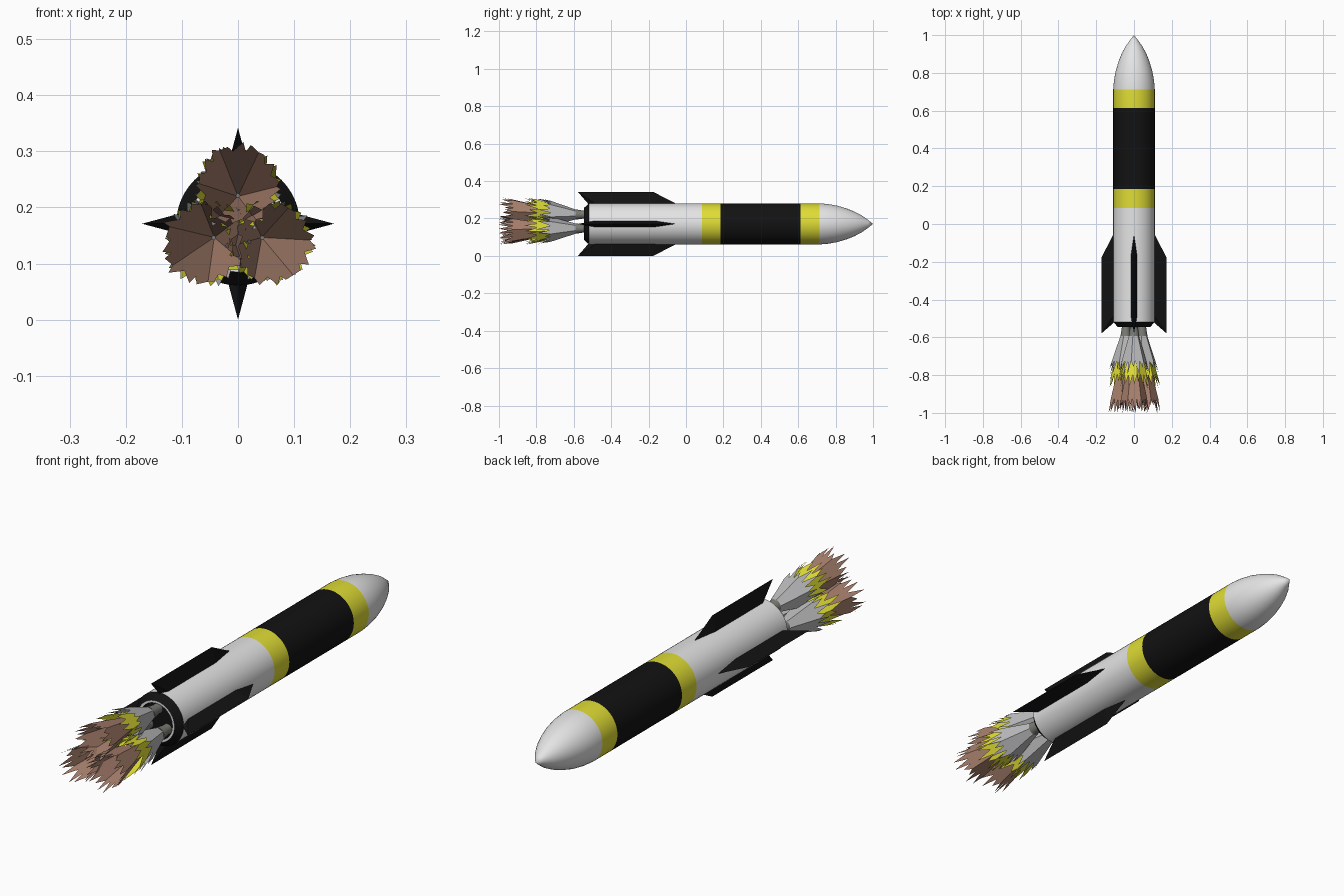
import bpy, bmesh, math, random
from mathutils import Vector

if "Cube" in bpy.data.objects:
    bpy.data.objects.remove(bpy.data.objects["Cube"])

random.seed(4)
AXIS_Z = 0.171


def material(name, r, g, b):
    m = bpy.data.materials.new(name)
    m.diffuse_color = (r, g, b, 1)
    m.use_nodes = True
    m.node_tree.nodes["Principled BSDF"].inputs["Base Color"].default_value = m.diffuse_color
    return m


WHITE = material("white", 0.78, 0.78, 0.78)
BLACK = material("black", 0.006, 0.006, 0.006)
YELLOW = material("yellow", 0.74, 0.72, 0.035)
GREY = material("flame_grey", 0.5, 0.5, 0.51)
BROWN = material("flame_brown", 0.40, 0.22, 0.155)
METAL = material("nozzle_metal", 0.2, 0.2, 0.18)


def finish(name, bm, mats, smooth=False, fix_normals=True):
    bmesh.ops.remove_doubles(bm, verts=bm.verts, dist=1e-5)
    if fix_normals:
        bmesh.ops.recalc_face_normals(bm, faces=bm.faces)
    me = bpy.data.meshes.new(name)
    bm.to_mesh(me)
    bm.free()
    for m in mats:
        me.materials.append(m)
    ob = bpy.data.objects.new(name, me)
    bpy.context.collection.objects.link(ob)
    if smooth:
        bpy.ops.object.select_all(action='DESELECT')
        ob.select_set(True)
        bpy.context.view_layer.objects.active = ob
        bpy.ops.object.shade_smooth_by_angle(angle=math.radians(30))
    return ob


def lathe(name, profile, mats, seg=48, cx=0.0, cz=AXIS_Z):
    """Turn (y, radius, material index of the next band) around the y axis."""
    bm = bmesh.new()
    rings = []
    for y, r, _ in profile:
        rings.append([bm.verts.new((cx + r * math.cos(2 * math.pi * i / seg), y,
                                    cz + r * math.sin(2 * math.pi * i / seg)))
                      for i in range(seg)])
    for k in range(len(rings) - 1):
        a, b = rings[k], rings[k + 1]
        for i in range(seg):
            j = (i + 1) % seg
            f = bm.faces.new((a[i], a[j], b[j], b[i]))
            f.material_index = profile[k][2]
    return finish(name, bm, mats, smooth=True)


# Hull with painted bands, nose and recessed tail (0 white, 1 black, 2 yellow)
R = 0.11
lathe("hull", [
    (1.0, 0.0, 0), (0.975, 0.02, 0), (0.94, 0.045, 0), (0.90, 0.066, 0),
    (0.86, 0.082, 0), (0.81, 0.097, 0), (0.76, 0.106, 0), (0.713, R, 2),
    (0.613, R, 1), (0.184, R, 2), (0.086, R, 0), (-0.518, R, 1),
    (-0.545, 0.086, 0), (-0.545, 0.076, 1), (-0.53, 0.074, 1), (-0.53, 0.0, 1),
], [WHITE, BLACK, YELLOW])


# Four wedge fins, thick at the root and sharp at the outer edge
def fin(name, angle):
    out = Vector((math.cos(angle), 0, math.sin(angle)))
    side = Vector((-math.sin(angle), 0, math.cos(angle)))
    bm = bmesh.new()

    def v(y, r, w=0.0):
        return bm.verts.new(Vector((0, y, AXIS_Z)) + out * r + side * w)

    front, back = v(-0.045, 0.104), v(-0.52, 0.104)
    tip_f, tip_b = v(-0.175, 0.171), v(-0.578, 0.171)
    roots = []
    for s in (-1, 1):
        b, c = v(-0.17, 0.104, s * 0.018), v(-0.48, 0.104, s * 0.018)
        roots.append((b, c))
        bm.faces.new((front, b, tip_f))
        bm.faces.new((b, c, tip_b, tip_f))
        bm.faces.new((c, back, tip_b))
    (b1, c1), (b2, c2) = roots
    bm.faces.new((front, b1, c1, back, c2, b2))
    finish(name, bm, [BLACK])


for i, n in enumerate(("right", "top", "left", "bottom")):
    fin("fin_" + n, i * math.pi / 2)


# Spiky open cone: each flat side ends in a row of teeth
def flame(name, angle, y0, r0, y_valley, y_tip, r_tip, d_tip, mat, sides=6, teeth=3):
    out = Vector((math.cos(angle), 0, math.sin(angle)))
    start = Vector((0, y0, AXIS_Z)) + out * 0.05
    end = Vector((0, y_tip, AXIS_Z)) + out * d_tip
    s_valley = (y_valley - y0) / (y_tip - y0)
    turn = random.uniform(0, math.pi)

    def corner(i, s):
        a = turn + 2 * math.pi * i / sides
        r = r0 + (r_tip - r0) * s
        return start.lerp(end, s) + Vector((math.cos(a), 0, math.sin(a))) * r

    bm = bmesh.new()
    for i in range(sides):
        def p(t, s):
            return bm.verts.new(corner(i, s).lerp(corner(i + 1, s), t))
        for k in range(teeth):
            t0, t1 = k / teeth, (k + 1) / teeth
            tip_s = random.uniform(0.4 + 0.6 * s_valley, 1.0) if k != 1 else 1.0
            tip_t = t0 + (t1 - t0) * random.uniform(0.2, 0.8)
            bm.faces.new((p(t0, 0), p(t1, 0), p(t1, s_valley), p(t0, s_valley)))
            bm.faces.new((p(t0, s_valley), p(t1, s_valley), p(tip_t, tip_s)))
    finish(name, bm, [mat])


# Three engines, each a nozzle with three nested flames
for i, n in enumerate(("top", "left", "right")):
    a = math.pi / 2 + i * 2 * math.pi / 3
    lathe("nozzle_" + n, [(-0.525, 0.0, 0), (-0.525, 0.021, 0), (-0.548, 0.021, 0),
                          (-0.592, 0.028, 0), (-0.592, 0.0, 0)],
          [METAL], seg=16, cx=0.05 * math.cos(a), cz=AXIS_Z + 0.05 * math.sin(a))
    flame("outer_flame_" + n, a, -0.585, 0.026, -0.725, -0.80, 0.09, 0.062, GREY)
    flame("middle_flame_" + n, a, -0.585, 0.018, -0.795, -0.868, 0.088, 0.066, YELLOW)
    flame("inner_flame_" + n, a, -0.593, 0.004, -0.925, -1.0, 0.084, 0.073, BROWN)
